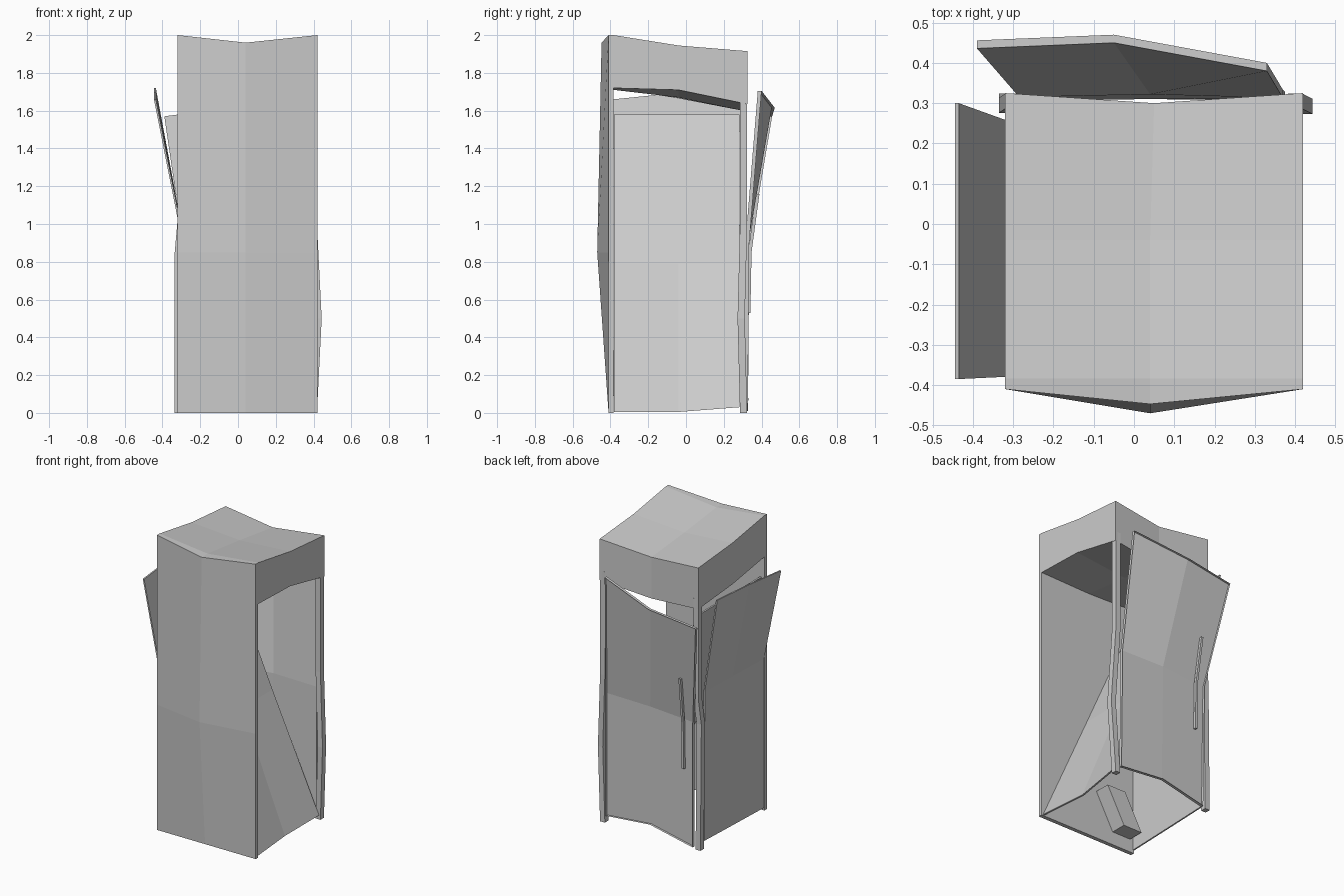
import bpy, bmesh
from mathutils import Vector

cube = bpy.data.objects.get("Cube")
if cube:
    bpy.data.objects.remove(cube, do_unlink=True)

GREY = (0.6, 0.6, 0.6, 1)
mat = bpy.data.materials.new("worn grey paint")
mat.use_nodes = True
mat.diffuse_color = GREY
mat.node_tree.nodes["Principled BSDF"].inputs["Base Color"].default_value = GREY


def finish(name, bm):
    bmesh.ops.recalc_face_normals(bm, faces=bm.faces)
    mesh = bpy.data.meshes.new(name)
    bm.to_mesh(mesh)
    bm.free()
    mesh.materials.append(mat)
    obj = bpy.data.objects.new(name, mesh)
    bpy.context.collection.objects.link(obj)
    return obj


def shifted(x, y, z):
    return lambda p: p + Vector((x, y, z))


def slab(name, rows, far, rim=0.0, sink=None):
    """Dented sheet: a grid of points thickened to its far side, optionally with a sunken panel."""
    bm = bmesh.new()
    grid = [[bm.verts.new(p) for p in row] for row in rows]
    faces = [bm.faces.new((lo[j], lo[j + 1], hi[j + 1], hi[j]))
             for lo, hi in zip(grid, grid[1:]) for j in range(len(lo) - 1)]
    if rim:
        bmesh.ops.inset_region(bm, faces=faces, thickness=rim, use_boundary=True, use_even_offset=True)
        for v in {v for f in faces for v in f.verts}:
            v.co = sink(v.co)
    made = bmesh.ops.extrude_face_region(bm, geom=bm.faces[:], use_keep_orig=True)["geom"]
    for v in made:
        if isinstance(v, bmesh.types.BMVert):
            v.co = far(v.co)
    return finish(name, bm)


def bar(name, path, width, depth):
    """Bent square bar along a mostly vertical path."""
    bm = bmesh.new()
    rings = []
    for x, y, z in path:
        rings.append([bm.verts.new((x + sx * width / 2, y + sy * depth / 2, z))
                      for sx, sy in ((-1, -1), (1, -1), (1, 1), (-1, 1))])
    for lo, hi in zip(rings, rings[1:]):
        for k in range(4):
            bm.faces.new((lo[k], lo[k - 1], hi[k - 1], hi[k]))
    bm.faces.new(rings[0])
    bm.faces.new(rings[-1])
    return finish(name, bm)


L, R, C = 0.42, -0.32, 0.04
F, B, M = -0.41, 0.325, -0.04
INNER = -0.383

# Front wall: bulged outside, flat inside
slab("front_wall", [
    [(R, F, 0), (C, F, 0), (L, F, 0)],
    [(R, F, 0.85), (C, -0.47, 0.85), (L, F, 0.85)],
    [(R, F, 2), (C, -0.447, 1.96), (L, F, 2)]],
    lambda p: Vector((p.x, INNER, p.z)))


# Sagging roof block, its left lower edge dented upwards
def roof_underside(p):
    lift = 0
    if p.x > 0.3 and abs(p.y - M) < 0.1:
        lift = 0.045
    elif abs(p.x - C) < 0.1 and p.y < 0.1:
        lift = 0.03
    return p + Vector((0, 0, lift - 0.28))


slab("roof", [
    [(R, INNER, 2), (C, INNER, 1.96), (L, INNER, 2)],
    [(R, M, 1.945), (C, M, 1.92), (L, M, 1.945)],
    [(R, B, 1.915), (C + 0.01, 0.3, 1.88), (L, B, 1.915)]], roof_underside)

# Bent rear posts
bar("left_rear_post", [(0.4, 0.305, 0), (0.425, 0.292, 0.5), (0.4, 0.305, 1), (0.4, 0.305, 1.7)], 0.036, 0.038)
bar("right_rear_post", [(-0.317, 0.305, 0), (-0.317, 0.295, 0.85), (-0.302, 0.305, 1.02), (-0.302, 0.305, 1.7)],
    0.036, 0.038)

# Rear door, top half torn outwards, with a shallow sunken panel
slab("rear_door", [
    [(-0.28, 0.328, 0.01), (C, 0.33, 0.08), (0.375, 0.328, 0.05)],
    [(-0.285, 0.335, 0.855), (C, 0.342, 0.88), (0.37, 0.333, 0.88)],
    [(-0.39, 0.456, 1.57), (-0.05, 0.47, 1.615), (0.33, 0.4, 1.705)]],
    shifted(0, -0.004, 0), 0.035, shifted(0, -0.016, 0))
bar("rear_door_handle", [(-0.214, 0.332, 0.53), (-0.214, 0.338, 0.85), (-0.223, 0.38, 1.16)], 0.015, 0.018)

# Right door, bent away from the frame
slab("right_door", [
    [(R, -0.379, 0.02), (R, M, 0.03), (R, 0.26, 0.04)],
    [(R, -0.379, 1.03), (R, M, 1.04), (R, 0.255, 1.05)],
    [(-0.445, -0.385, 1.66), (-0.445, M, 1.695), (-0.445, 0.3, 1.72)]], shifted(0.01, 0, 0))

# Left door, collapsed inwards and leaning across the interior
slab("fallen_left_door", [
    [(x, -0.38, z), (x - dent, M, z), (x, 0.283, z + lift)]
    for x, z, dent, lift in ((0.41, 0.005, 0.03, 0.025), (0.06, 0.79, 0, 0), (-0.29, 1.58, 0, 0))],
    shifted(-0.012, 0, 0))

# Skewed box low on the inside of the front wall
bar("inner_box", [(-0.22, -0.33, 0.09), (-0.09, -0.33, 0.33)], 0.14, 0.11)
